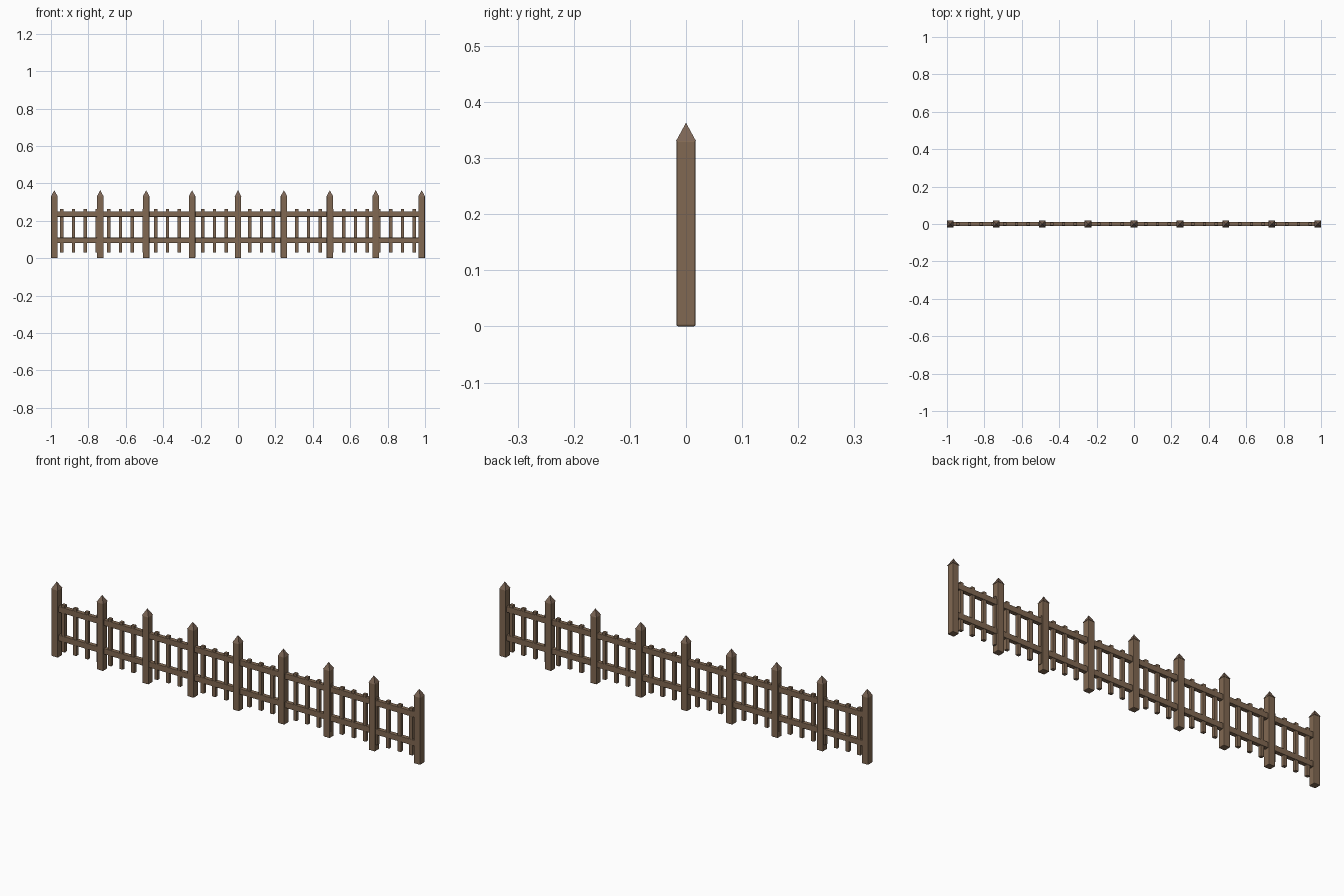
import bpy, bmesh, math
from mathutils import Matrix, Vector

cube = bpy.data.objects.get("Cube")
if cube:
    bpy.data.objects.remove(cube, do_unlink=True)


def material(name, rgb):
    mat = bpy.data.materials.new(name)
    mat.use_nodes = True
    mat.diffuse_color = (*rgb, 1)
    mat.node_tree.nodes["Principled BSDF"].inputs["Base Color"].default_value = (*rgb, 1)
    return mat


wood = material("brown wood", (0.22, 0.14, 0.085))
cap_wood = material("grey brown wood", (0.20, 0.13, 0.09))


def finish(name, bm, mat, bevel=0):
    mesh = bpy.data.meshes.new(name)
    bm.to_mesh(mesh)
    bm.free()
    mesh.materials.append(mat)
    obj = bpy.data.objects.new(name, mesh)
    bpy.context.collection.objects.link(obj)
    if bevel:
        mod = obj.modifiers.new("worn edges", "BEVEL")
        mod.width = bevel
        mod.segments = 2
    return obj


def box(name, x, low, high, width, depth, bevel):
    bm = bmesh.new()
    bmesh.ops.create_cube(bm, size=1)
    bmesh.ops.scale(bm, vec=(width, depth, high - low), verts=bm.verts)
    bmesh.ops.translate(bm, vec=(x, 0, (low + high) / 2), verts=bm.verts)
    return finish(name, bm, wood, bevel)


def cap(name, x, low, high, half):
    bm = bmesh.new()
    turn = Matrix.Rotation(math.pi / 4, 4, "Z")
    place = Matrix.Translation(Vector((x, 0, (low + high) / 2)))
    bmesh.ops.create_cone(bm, cap_ends=True, segments=4, radius1=half * math.sqrt(2),
                          radius2=0, depth=high - low, matrix=place @ turn)
    # Square the base to the fence line whatever the starting angle
    for v in bm.verts:
        if v.co.z < (low + high) / 2:
            v.co.x = x + math.copysign(half, v.co.x - x)
            v.co.y = math.copysign(half, v.co.y)
    return finish(name, bm, cap_wood)


# Posts with pyramid caps
END = 0.982
for i in range(9):
    x = -END + i * END / 4
    box(f"post_{i + 1}", x, 0, 0.332, 0.034, 0.034, 0.003)
    cap(f"post_cap_{i + 1}", x, 0.33, 0.363, 0.018)

# Long horizontal rails
for name, z in (("lower_rail", 0.095), ("upper_rail", 0.235)):
    box(name, 0, z - 0.014, z + 0.014, 2 * END, 0.021, 0.002)

# Evenly spaced pickets along the whole fence
for i in range(31):
    box(f"picket_{i + 1}", (i - 15) * 0.0628, 0.03, 0.262, 0.018, 0.017, 0.002)
